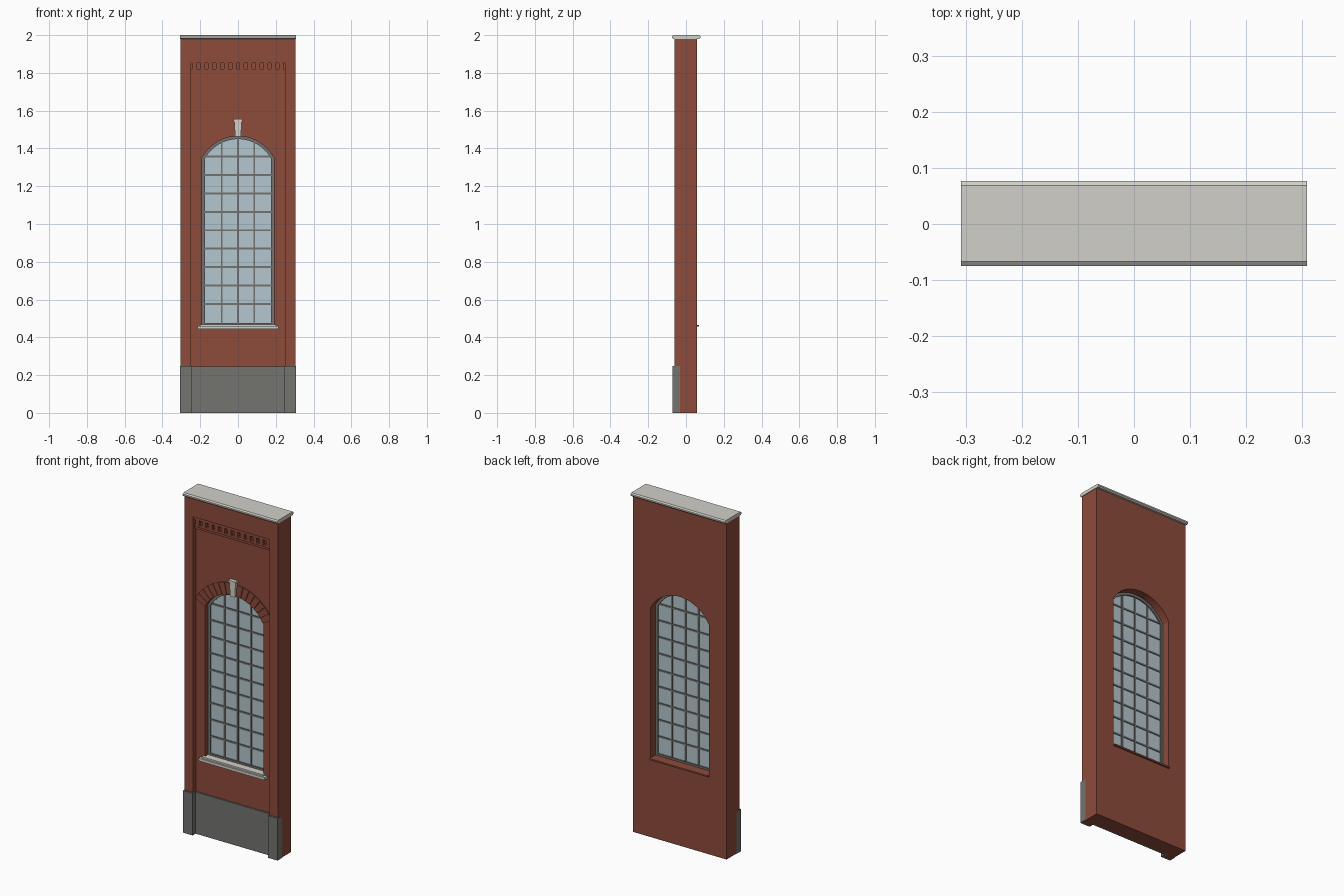
import bpy, bmesh, math

if "Cube" in bpy.data.objects:
    bpy.data.objects.remove(bpy.data.objects["Cube"])


def material(name, rgb):
    m = bpy.data.materials.new(name)
    m.diffuse_color = (*rgb, 1)
    m.use_nodes = True
    m.node_tree.nodes["Principled BSDF"].inputs["Base Color"].default_value = m.diffuse_color
    return m


BRICK = material("red brick", (0.27, 0.07, 0.044))
STONE = material("pale stone", (0.64, 0.63, 0.58))
PLINTH = material("grey plinth", (0.172, 0.178, 0.162))
FRAME = material("grey window frame", (0.17, 0.175, 0.16))
GLASS = material("pale blue glass", (0.46, 0.57, 0.62))


def make(name, bm, mat):
    bmesh.ops.recalc_face_normals(bm, faces=bm.faces[:])
    me = bpy.data.meshes.new(name)
    bm.to_mesh(me)
    bm.free()
    me.materials.append(mat)
    ob = bpy.data.objects.new(name, me)
    bpy.context.collection.objects.link(ob)
    return ob


def add_prism(bm, pts, y0, y1):
    """Extrude an x-z outline from y0 to y1."""
    a = [bm.verts.new((x, y0, z)) for x, z in pts]
    b = [bm.verts.new((x, y1, z)) for x, z in pts]
    bm.faces.new(a)
    bm.faces.new(b[::-1])
    n = len(pts)
    for i in range(n):
        j = (i + 1) % n
        bm.faces.new((a[j], a[i], b[i], b[j]))


def rect(x0, x1, z0, z1):
    return [(x0, z0), (x1, z0), (x1, z1), (x0, z1)]


def prisms(name, mat, parts):
    bm = bmesh.new()
    for pts, y0, y1 in parts:
        add_prism(bm, pts, y0, y1)
    return make(name, bm, mat)


# Shared dimensions
W, TOP, BACK = 0.305, 1.982, 0.058
PIER_Y, PANEL_Y = -0.062, -0.034
PANEL_X, PANEL_TOP = 0.25, 1.87
HALF, SILL_Z, R, CZ = 0.19, 0.462, 0.2145, 1.25


def arch_outline(inset, n=20):
    """Segment-headed window outline, shrunk by inset."""
    h, r = HALF - inset, R - inset
    a = math.asin(h / r)
    pts = [(-h, SILL_Z + inset), (h, SILL_Z + inset)]
    for i in range(n + 1):
        t = a - 2 * a * i / n
        pts.append((r * math.sin(t), CZ + r * math.cos(t)))
    return pts


# Wall body with the arched opening cut through it
wall = prisms("wall", BRICK, [(rect(-W, W, 0, TOP), PANEL_Y, BACK)])
cutter = prisms("window_cutter", BRICK, [(arch_outline(0), -0.2, 0.2)])
cutter.hide_render = True
mod = wall.modifiers.new("opening", 'BOOLEAN')
mod.operation = 'DIFFERENCE'
mod.solver = 'EXACT'
mod.object = cutter
bpy.context.view_layer.objects.active = wall
bpy.ops.object.modifier_apply(modifier=mod.name)
bpy.data.objects.remove(cutter)

# Raised surround: one U-shaped outline for piers and header
prisms("piers_and_header", BRICK, [([
    (-W, 0), (-PANEL_X, 0), (-PANEL_X, PANEL_TOP), (PANEL_X, PANEL_TOP),
    (PANEL_X, 0), (W, 0), (W, TOP), (-W, TOP)], PIER_Y, PANEL_Y)])

# Plinth: recessed middle and projecting pier bases
prisms("plinth_middle", PLINTH,
       [(rect(-PANEL_X, PANEL_X, 0, 0.245), -0.044, PANEL_Y)])
for s, side in ((-1, "left"), (1, "right")):
    x0, x1 = sorted((s * 0.245, s * 0.308))
    prisms("plinth_" + side, PLINTH, [(rect(x0, x1, 0, 0.248), -0.072, -0.032)])

# Coping with chamfered long edges, extruded along x
bm = bmesh.new()
prof = [(-0.068, 1.98), (-0.075, 1.986), (-0.075, 1.994), (-0.067, 2.0),
        (0.069, 2.0), (0.077, 1.994), (0.077, 1.986), (0.07, 1.98)]
f = bm.faces.new([bm.verts.new((-0.308, y, z)) for y, z in prof])
ext = bmesh.ops.extrude_face_region(bm, geom=[f], use_keep_orig=True)
bmesh.ops.translate(bm, vec=(0.616, 0, 0),
                    verts=[v for v in ext["geom"] if isinstance(v, bmesh.types.BMVert)])
make("coping", bm, STONE)

# Dentil course under the header
prisms("dentil_mouldings", BRICK, [
    (rect(-PANEL_X, PANEL_X, 1.853, PANEL_TOP), -0.056, PANEL_Y),
    (rect(-PANEL_X, PANEL_X, 1.808, 1.821), -0.048, PANEL_Y),
    (rect(-PANEL_X, PANEL_X, 1.793, 1.808), -0.041, PANEL_Y)])
N = 12
pitch = 2 * PANEL_X / N
prisms("dentils", BRICK, [
    (rect(-PANEL_X + (i + 0.22) * pitch, -PANEL_X + (i + 0.78) * pitch, 1.821, 1.853),
     -0.052, PANEL_Y) for i in range(N)])

# Arch bricks either side of the keystone
a0, a1, n = 0.075, math.asin(HALF / R), 7
parts = []
for s in (-1, 1):
    for i in range(n):
        t0 = a0 + (a1 - a0) * i / n
        t1 = a0 + (a1 - a0) * (i + 1) / n - 0.012
        pts = [(s * r * math.sin(t), CZ + r * math.cos(t))
               for r, t in ((R, t0), (R + 0.069, t0), (R + 0.069, t1), (R, t1))]
        parts.append((pts, -0.040, -0.033))
prisms("arch_bricks", BRICK, parts)

# Keystone with a wider head
prisms("keystone", STONE, [
    ([(-0.015, 1.462), (0.015, 1.462), (0.020, 1.543), (-0.020, 1.543)], -0.052, -0.03),
    (rect(-0.024, 0.024, 1.543, 1.556), -0.057, -0.03)])

# Front stone sill in two tiers, and a thin brick sill at the back
prisms("front_sill", STONE, [
    (rect(-0.215, 0.215, 0.443, 0.459), -0.061, -0.03),
    (rect(-0.20, 0.20, 0.459, 0.468), -0.052, -0.03),
    (rect(-HALF, HALF, 0.459, 0.466), -0.03, -0.006)])
prisms("back_sill", BRICK, [(rect(-HALF, HALF, 0.457, 0.466), 0.012, 0.068)])

# Window frame ring following the opening
bm = bmesh.new()
loops = [[bm.verts.new((x, y, z)) for x, z in arch_outline(inset)]
         for inset, y in ((0, -0.008), (0.015, -0.008), (0.015, 0.012), (0, 0.012))]
k = len(loops[0])
for q in range(4):
    A, B = loops[q], loops[(q + 1) % 4]
    for i in range(k):
        j = (i + 1) % k
        bm.faces.new((A[i], A[j], B[j], B[i]))
make("window_frame", bm, FRAME)

# Glass and glazing bars
prisms("glass", GLASS, [(arch_outline(0.01), 0.0, 0.004)])
bars = []
for x in (-0.086, 0, 0.086):
    top = CZ + math.sqrt((R - 0.01) ** 2 - x * x)
    bars.append((rect(x - 0.005, x + 0.005, 0.47, top), -0.005, 0.009))
for i in range(9):
    z = 1.357 - i * 0.0975
    h = 0.178 if i else 0.173
    bars.append((rect(-h, h, z - 0.005, z + 0.005), -0.004, 0.008))
prisms("glazing_bars", FRAME, bars)
